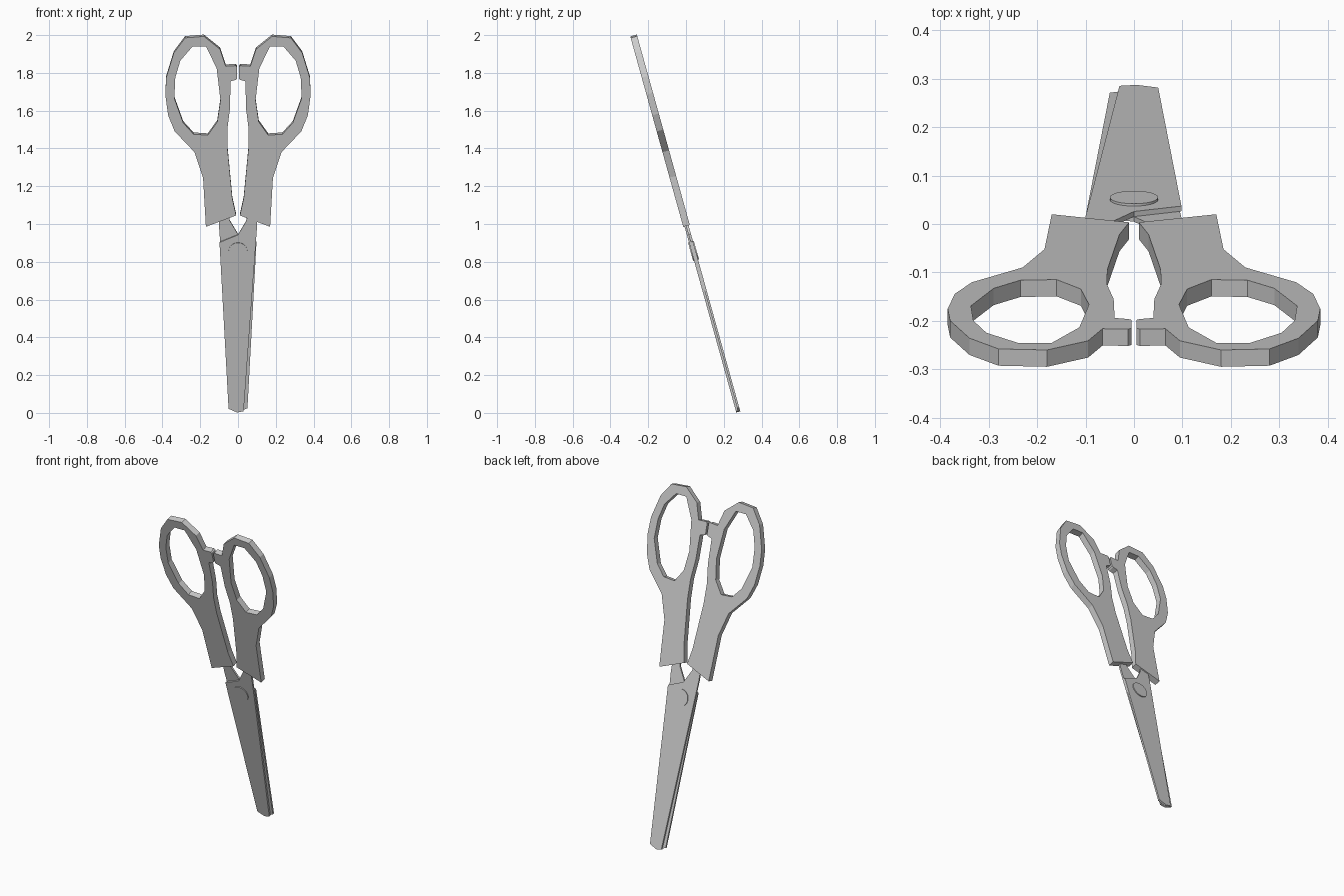
import bpy, bmesh, math
from mathutils import Matrix, Vector

if "Cube" in bpy.data.objects:
    bpy.data.objects.remove(bpy.data.objects["Cube"])

TILT = math.radians(15.55)
# Scissors lie in a leaning plane: local x, y = up along the length, z = toward the front
LEAN = Matrix.Translation((0, 0, 1)) @ Matrix.Rotation(math.pi / 2 + TILT, 4, 'X')


def plate(name, loops, back, front, turn=None):
    """Flat plate from outline loops (outer first, then holes), given as front-view x, z."""
    bm = bmesh.new()
    for loop in loops:
        vs = [bm.verts.new((x, (z - 1) / math.cos(TILT), back)) for x, z in loop]
        for i, v in enumerate(vs):
            bm.edges.new((v, vs[i - 1]))
    bmesh.ops.triangle_fill(bm, edges=bm.edges[:], use_beauty=True)
    ext = bmesh.ops.extrude_face_region(bm, geom=bm.faces[:], use_keep_orig=True)
    for v in ext['geom']:
        if isinstance(v, bmesh.types.BMVert):
            v.co.z = front
    if turn:
        bm.transform(turn)
    return finish(name, bm)


def finish(name, bm):
    bm.transform(LEAN)
    bmesh.ops.recalc_face_normals(bm, faces=bm.faces[:])
    mesh = bpy.data.meshes.new(name)
    bm.to_mesh(mesh)
    bm.free()
    ob = bpy.data.objects.new(name, mesh)
    bpy.context.collection.objects.link(ob)
    return ob


# Handles: faceted finger loop, grip and the stop lug between them
outer = [(.01, 1.05), (.17, .99), (.185, 1.25), (.23, 1.385), (.335, 1.495),
         (.37, 1.58), (.385, 1.69), (.38, 1.78), (.34, 1.91), (.28, 1.99),
         (.18, 1.998), (.095, 1.93), (.065, 1.84), (.012, 1.843), (.005, 1.835),
         (.005, 1.775), (.012, 1.768), (.04, 1.76), (.042, 1.62), (.056, 1.51),
         (.055, 1.40), (.03, 1.14)]
hole = [(.17, 1.945), (.24, 1.945), (.305, 1.87), (.332, 1.78), (.337, 1.67),
        (.29, 1.54), (.235, 1.48), (.16, 1.475), (.11, 1.545), (.093, 1.66),
        (.113, 1.83)]
for side, s in (("right", 1), ("left", -1)):
    plate(side + "_handle", [outer, hole], -.018, .018, Matrix.Diagonal((s, 1, 1, 1)))

# Blades: the back one is the front one turned half round the long axis
blade = [(-.098, .905), (-.05, .025), (-.005, .005), (.03, .012), (.1, .98),
         (.1, 1.06), (.05, 1.06), (.045, 1.02), (0, .945)]
plate("front_blade", [blade], 0, .011)
plate("back_blade", [blade], 0, .011, Matrix.Rotation(math.pi, 4, 'Y'))

# Pivot pin through both blades
bm = bmesh.new()
bmesh.ops.create_cone(bm, cap_ends=True, segments=24, radius1=.05, radius2=.05, depth=.032,
                      matrix=Matrix.Translation(Vector((0, -.143 / math.cos(TILT), 0))))
pin = finish("pivot_pin", bm)
bpy.context.view_layer.objects.active = pin
pin.select_set(True)
bpy.ops.object.shade_smooth_by_angle()
